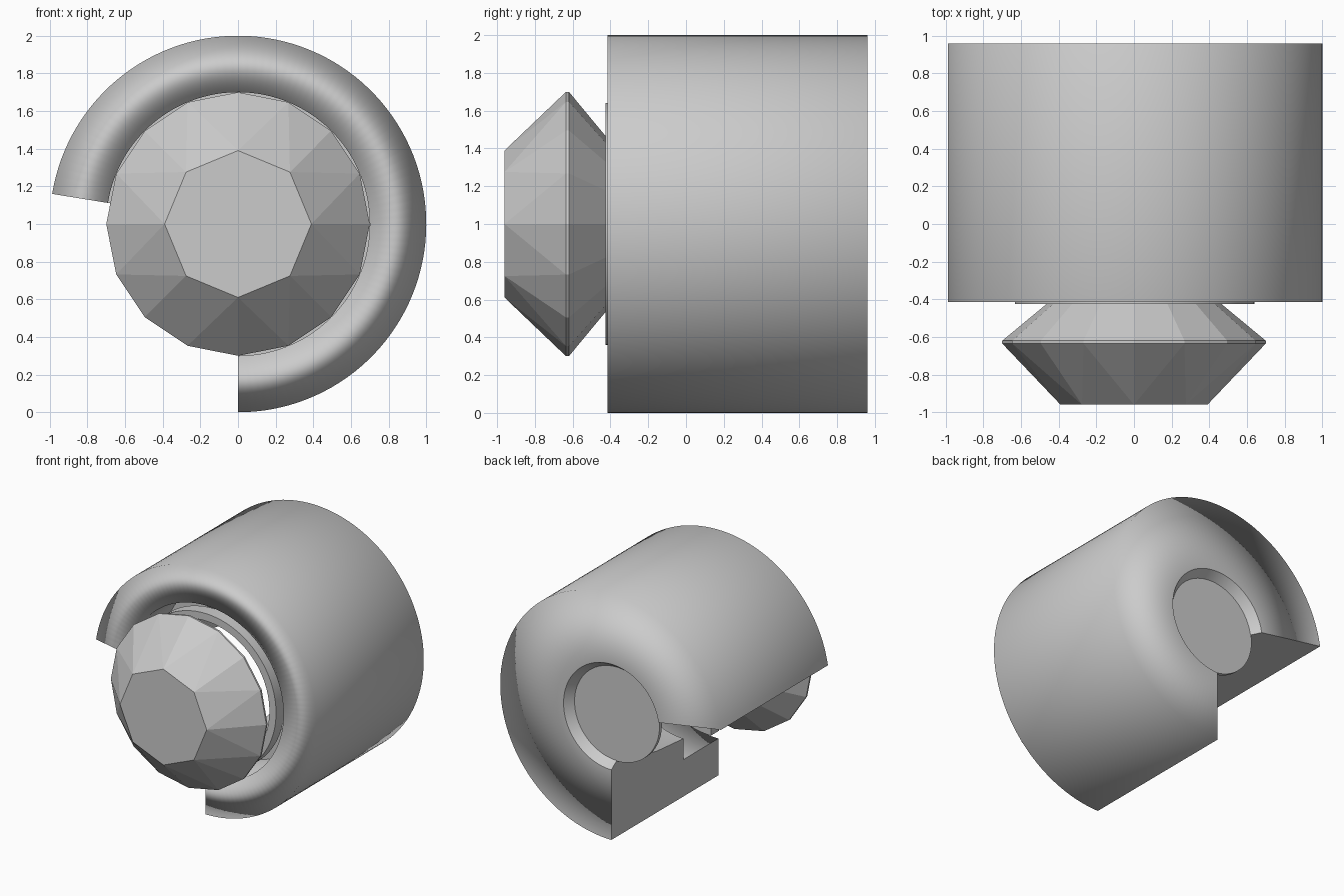
import bpy, bmesh, math

if "Cube" in bpy.data.objects:
    bpy.data.objects.remove(bpy.data.objects["Cube"])

def to_object(name, bm):
    bmesh.ops.recalc_face_normals(bm, faces=bm.faces[:])
    mesh = bpy.data.meshes.new(name)
    bm.to_mesh(mesh)
    bm.free()
    ob = bpy.data.objects.new(name, mesh)
    bpy.context.collection.objects.link(ob)
    return ob

def ring_point(r, y, a):
    return (r * math.cos(a), y, 1 + r * math.sin(a))

def sweep(name, profile, sharp, start=-90, end=170.8, steps=96):
    """Sweep a closed (r, y) profile about the y axis; crisp end caps and listed corners."""
    bm = bmesh.new()
    n = len(profile)
    rows = []
    for i in range(steps + 1):
        a = math.radians(start + (end - start) * i / steps)
        rows.append([bm.verts.new(ring_point(r, y, a)) for r, y in profile])
    for p, q in zip(rows, rows[1:]):
        for j in range(n):
            k = (j + 1) % n
            bm.faces.new((p[j], p[k], q[k], q[j])).smooth = True
        for j in sharp:
            bm.edges.get((p[j], q[j])).smooth = False
    for row in (rows[0], rows[-1]):
        for e in bm.faces.new(row).edges:
            e.smooth = False
    return to_object(name, bm)

# Outer band: open wedge at lower left, stepped bore, chamfered back hole
band = sweep("outer_band",
             [(1, -0.415), (1, 0.96), (0.43, 0.96), (0.38, 0.89),
              (0.50, 0.38), (0.53, 0.03), (0.70, 0.03), (0.70, -0.415)],
             (2, 3, 5, 6))
mod = band.modifiers.new("soft_rims", 'WEIGHTED_NORMAL')
mod.keep_sharp = True

# Thin seat ring inside the front bore
sweep("seat_ring", [(0.64, -0.425), (0.64, -0.32), (0.58, -0.32), (0.58, -0.425)],
      (0, 1, 2, 3))

# Flat disc closing the back hole
bm = bmesh.new()
for y in (0.86, 0.89):
    for i in range(64):
        bm.verts.new(ring_point(0.385, y, math.tau * i / 64))
bmesh.ops.convex_hull(bm, input=bm.verts[:])
bmesh.ops.dissolve_limit(bm, angle_limit=math.radians(1), verts=bm.verts[:], edges=bm.edges[:])
to_object("back_disc", bm)

# Faceted gem: eight-sided table, sixteen-sided girdle, pointed back
bm = bmesh.new()
for r, y, sides in ((0.39, -0.96, 8), (0.70, -0.635, 16), (0.70, -0.62, 16)):
    for i in range(sides):
        bm.verts.new(ring_point(r, y, math.tau * i / sides))
bm.verts.new((0, -0.04, 1))
bmesh.ops.convex_hull(bm, input=bm.verts[:])
bmesh.ops.dissolve_limit(bm, angle_limit=math.radians(1), verts=bm.verts[:], edges=bm.edges[:])
to_object("gem", bm)
